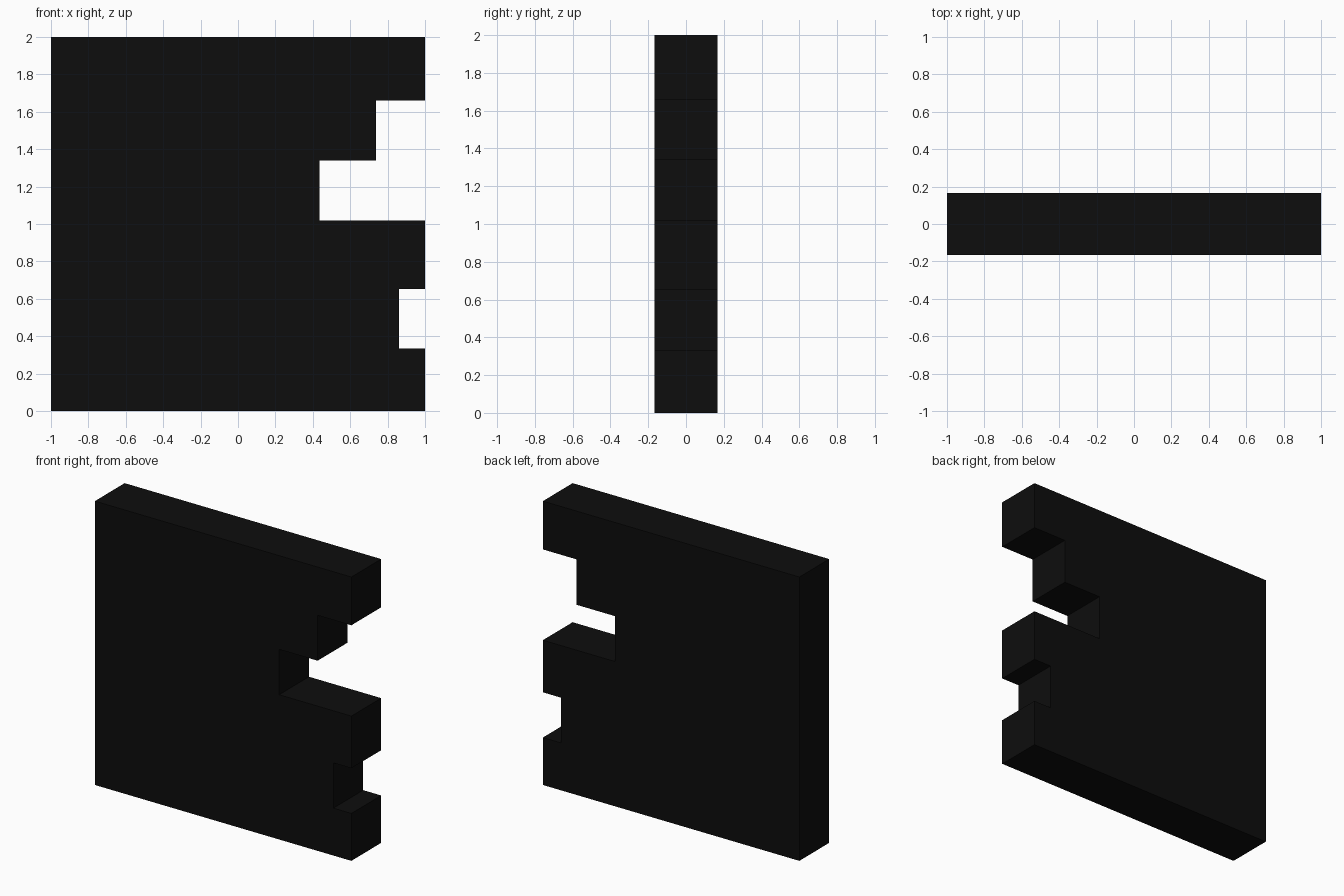
import bpy, bmesh

if "Cube" in bpy.data.objects:
    bpy.data.objects.remove(bpy.data.objects["Cube"])

# Flat near-black colour for the whole panel
black = bpy.data.materials.new("matte_black")
black.diffuse_color = (0.004, 0.004, 0.004, 1.0)
black.use_nodes = True
black.node_tree.nodes["Principled BSDF"].inputs["Base Color"].default_value = black.diffuse_color

HALF_DEPTH = 0.166

# Front outline (x, z): square slab with a stepped notch and a shallow notch on the right
outline = [
    (-1, 0), (1, 0),
    (1, 0.334), (0.86, 0.334), (0.86, 0.653), (1, 0.653),
    (1, 1.02), (0.437, 1.02), (0.437, 1.34), (0.737, 1.34), (0.737, 1.66), (1, 1.66),
    (1, 2), (-1, 2),
]

# Extrude the outline from front to back
bm = bmesh.new()
face = bm.faces.new([bm.verts.new((x, -HALF_DEPTH, z)) for x, z in outline])
result = bmesh.ops.extrude_face_region(bm, geom=[face], use_keep_orig=True)
moved = [g for g in result["geom"] if isinstance(g, bmesh.types.BMVert)]
bmesh.ops.translate(bm, verts=moved, vec=(0, 2 * HALF_DEPTH, 0))
bmesh.ops.recalc_face_normals(bm, faces=bm.faces)

mesh = bpy.data.meshes.new("notched_panel")
bm.to_mesh(mesh)
bm.free()
mesh.materials.append(black)
panel = bpy.data.objects.new("notched_panel", mesh)
bpy.context.collection.objects.link(panel)
